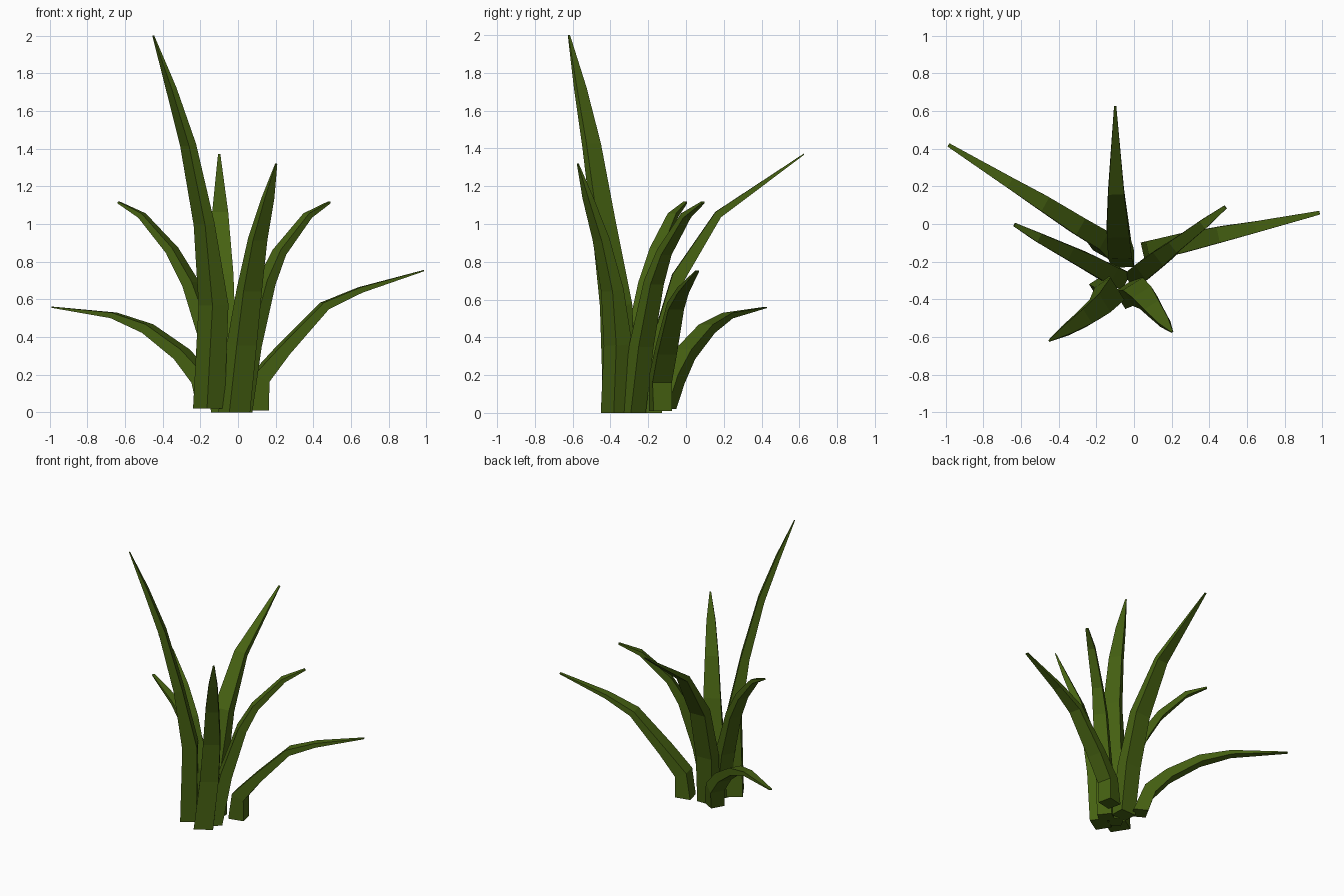
import bpy, bmesh
from mathutils import Vector

green = bpy.data.materials.new("leaf_green")
green.diffuse_color = (0.062, 0.122, 0.006, 1)


def blade(name, heading, points):
    """Loft a four-sided leaf along points of (x, y, z, width, thickness)."""
    h = Vector((heading[0], heading[1], 0)).normalized()
    side = Vector((-h.y, h.x, 0))
    path = [Vector(p[:3]) for p in points]
    bm = bmesh.new()
    rings = []
    for i, p in enumerate(points):
        if i == 0:
            tangent = Vector((0, 0, 1))
        else:
            tangent = (path[min(i + 1, len(path) - 1)] - path[i - 1]).normalized()
        normal = side.cross(tangent).normalized()
        w, t = p[3] / 2, p[4] / 2
        rings.append([bm.verts.new(path[i] + side * (a * w) + normal * (b * t))
                      for a, b in ((-1, -1), (1, -1), (1, 1), (-1, 1))])
    for r0, r1 in zip(rings, rings[1:]):
        for k in range(4):
            bm.faces.new((r0[k], r0[(k + 1) % 4], r1[(k + 1) % 4], r1[k]))
    bm.faces.new(rings[0])
    bm.faces.new(rings[-1])
    bmesh.ops.recalc_face_normals(bm, faces=bm.faces)
    me = bpy.data.meshes.new(name)
    bm.to_mesh(me)
    bm.free()
    me.materials.append(green)
    bpy.context.collection.objects.link(bpy.data.objects.new(name, me))


# Tall upright leaves at the front
blade("tallest_leaf", (-0.85, -0.53), [
    (-.155, -.35, .02, .14, .11), (-.13, -.37, .57, .14, .10), (-.18, -.435, 1.0, .115, .06),
    (-.265, -.50, 1.42, .09, .045), (-.355, -.56, 1.72, .06, .03), (-.45, -.62, 2.0, .01, .006)])
blade("front_leaf", (0.53, -0.85), [
    (-.02, -.37, 0, .13, .11), (.02, -.36, .36, .125, .10), (.06, -.39, .65, .115, .07),
    (.105, -.45, .92, .09, .05), (.16, -.52, 1.14, .06, .03), (.203, -.573, 1.32, .01, .006)])

# Tall leaf leaning to the back
blade("back_leaf", (-0.03, 1), [
    (-.06, -.18, 0, .12, .10), (-.075, -.14, .36, .125, .09), (-.085, -.04, .72, .12, .07),
    (-.095, .17, 1.05, .085, .04), (-.10, .625, 1.37, .012, .006)])

# Mid-height arching leaves, left and right
blade("left_mid_leaf", (-0.89, 0.46), [
    (-.08, -.285, 0, .10, .09), (-.14, -.26, .36, .10, .08), (-.25, -.2, .68, .09, .06),
    (-.35, -.15, .86, .075, .045), (-.51, -.07, 1.045, .05, .03), (-.635, -.003, 1.115, .02, .01)])
blade("right_mid_leaf", (0.79, 0.61), [
    (.01, -.28, 0, .10, .09), (.065, -.235, .36, .10, .08), (.15, -.17, .69, .09, .06),
    (.22, -.115, .85, .07, .045), (.37, 0, 1.045, .05, .03), (.485, .09, 1.115, .02, .01)])

# Low, wide-spreading leaves
blade("right_low_leaf", (0.97, 0.22), [
    (.10, -.135, .01, .10, .11), (.115, -.135, .18, .105, .09), (.24, -.105, .33, .105, .065),
    (.46, -.055, .565, .085, .045), (.65, -.015, .65, .06, .03), (.985, .06, .752, .02, .006)])
blade("left_low_leaf", (-0.87, 0.49), [
    (-.15, -.12, .02, .10, .10), (-.19, -.07, .18, .105, .085), (-.30, -.005, .31, .10, .065),
    (-.48, .11, .445, .085, .05), (-.66, .22, .515, .06, .03), (-.985, .42, .558, .02, .006)])
